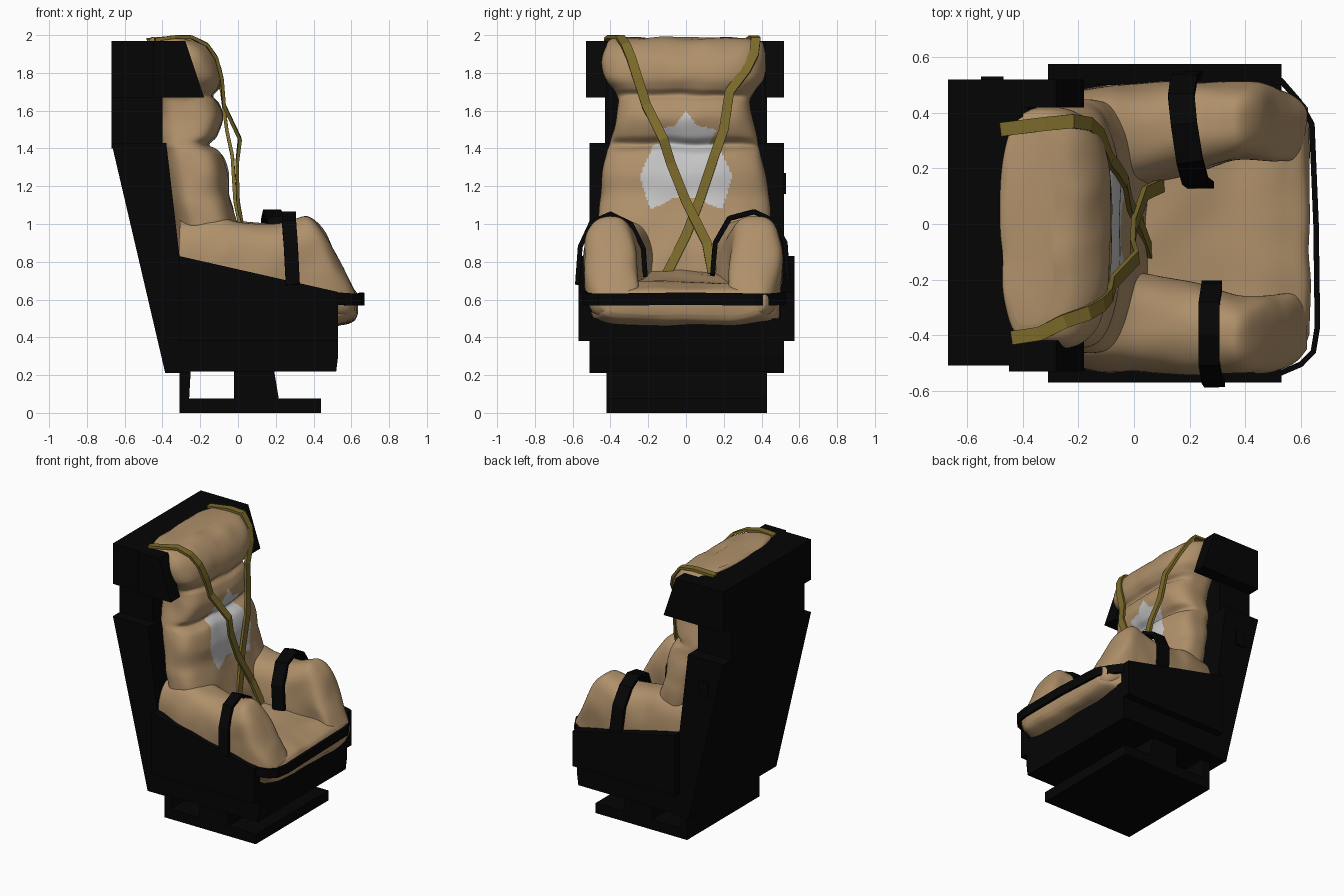
import bpy, bmesh, math
from mathutils import Vector, noise


def material(name, rgb):
    m = bpy.data.materials.new(name)
    m.diffuse_color = (*rgb, 1)
    return m


BLACK = material("black metal", (0.0015, 0.0015, 0.0015))
TAN = material("tan leather", (0.43, 0.28, 0.145))
GREY = material("pale grey patch", (0.55, 0.55, 0.55))
OLIVE = material("olive webbing", (0.20, 0.145, 0.024))


def finish(name, bm, mats, smooth=False):
    bmesh.ops.recalc_face_normals(bm, faces=bm.faces)
    me = bpy.data.meshes.new(name)
    bm.to_mesh(me)
    bm.free()
    for m in mats:
        me.materials.append(m)
    for p in me.polygons:
        p.use_smooth = smooth
    ob = bpy.data.objects.new(name, me)
    bpy.context.collection.objects.link(ob)
    return ob


def prism(name, profile, y0, y1):
    """Side profile of (x, z) points extruded along y."""
    bm = bmesh.new()
    f = bm.faces.new([bm.verts.new((x, y0, z)) for x, z in profile])
    out = bmesh.ops.extrude_face_region(bm, geom=[f])
    vs = [v for v in out["geom"] if isinstance(v, bmesh.types.BMVert)]
    bmesh.ops.translate(bm, verts=vs, vec=(0, y1 - y0, 0))
    return finish(name, bm, [BLACK])


def box(name, x0, x1, y0, y1, z0, z1):
    return prism(name, [(x0, z0), (x1, z0), (x1, z1), (x0, z1)], y0, y1)


def spline(rows, steps):
    """Catmull-Rom interpolation of rows of numbers."""
    out, n = [], len(rows)
    for i in range(n - 1):
        a, b, c, d = (rows[max(0, min(n - 1, i + k))] for k in (-1, 0, 1, 2))
        for s in range(steps):
            t = s / steps
            out.append([0.5 * (2 * q + (r - p) * t + (2 * p - 5 * q + 4 * r - w) * t * t
                               + (3 * q - p - 3 * r + w) * t ** 3)
                        for p, q, r, w in zip(a, b, c, d)])
    return out + [list(rows[-1])]


def cushion(name, rows, place, power, segs, steps, mats, rule=None):
    """Loft of rounded-box rings; place(row, u, v) gives a point for u, v in -1..1."""
    bm = bmesh.new()
    rings = []
    for row in spline(rows, steps):
        ring = []
        for i in range(segs):
            a = 2 * math.pi * i / segs
            c, s = math.cos(a), math.sin(a)
            r = (abs(c) ** power + abs(s) ** power) ** (-1 / power)
            p = Vector(place(row, c * r, s * r))
            p += 0.012 * noise.noise_vector(p * 6)      # soft leather folds
            ring.append(bm.verts.new(p))
        rings.append(ring)
    for a, b in zip(rings, rings[1:]):
        for i in range(segs):
            j = (i + 1) % segs
            f = bm.faces.new((a[i], a[j], b[j], b[i]))
            if rule and rule(f.calc_center_median()):
                f.material_index = 1
    bm.faces.new(rings[0])
    bm.faces.new(rings[-1])
    return finish(name, bm, mats, True)


def strap(name, path, side, width, mat, thick=0.018):
    """Flat webbing of rectangular section along a path of points."""
    pts = [Vector(p) for p in path]
    bm = bmesh.new()
    rings = []
    for i, p in enumerate(pts):
        t = (pts[min(i + 1, len(pts) - 1)] - pts[max(i - 1, 0)]).normalized()
        s = Vector(side)
        s = (s - t * s.dot(t)).normalized()
        n = s.cross(t) * thick / 2
        s *= width / 2
        rings.append([bm.verts.new(p + q) for q in (s + n, n - s, -s - n, s - n)])
    for a, b in zip(rings, rings[1:]):
        for i in range(4):
            j = (i + 1) % 4
            bm.faces.new((a[i], a[j], b[j], b[i]))
    bm.faces.new(rings[0])
    bm.faces.new(rings[-1])
    return finish(name, bm, [mat])


# Back shell: sloped lower back, neck, head box and its wings
prism("lower_back_shell", [(-0.67, 1.43), (-0.385, 0.21), (-0.25, 0.21), (-0.31, 0.83), (-0.38, 1.43)],
      -0.51, 0.52)
box("neck_shell", -0.67, -0.40, -0.43, 0.43, 1.4, 1.7)
box("head_box", -0.67, -0.40, -0.51, 0.52, 1.67, 1.97)
for side, y0, y1 in (("left", -0.53, -0.42), ("right", 0.42, 0.52)):
    prism("head_wing_" + side, [(-0.45, 1.97), (-0.28, 1.97), (-0.18, 1.67), (-0.45, 1.67)], y0, y1)
box("side_latch", -0.55, -0.47, 0.5, 0.53, 1.16, 1.27)

# Seat pan with raised side panels
prism("pan_bottom", [(-0.31, 0.22), (0.52, 0.22), (0.53, 0.30), (0.53, 0.4), (-0.31, 0.4)], -0.51, 0.52)
box("pan_tray", -0.31, 0.53, -0.56, 0.56, 0.38, 0.5)
for side, y0, y1 in (("left", -0.57, -0.50), ("right", 0.50, 0.575)):
    prism("pan_side_" + side, [(-0.31, 0.38), (0.53, 0.38), (0.53, 0.64), (-0.31, 0.83)], y0, y1)

# Pedestal
box("base_plate", -0.31, 0.44, -0.42, 0.43, 0, 0.075)
prism("rear_post", [(-0.31, 0.05), (-0.26, 0.05), (-0.25, 0.23), (-0.31, 0.23)], -0.42, 0.43)
prism("centre_post", [(-0.02, 0.05), (0.22, 0.05), (0.19, 0.23), (-0.02, 0.23)], -0.42, 0.43)

# Backrest and head cushion: rows of z, back x, front x, half width
PATCH = [(0, 1.60), (0.06, 1.52), (0.16, 1.50), (0.12, 1.42), (0.17, 1.42),
         (0.245, 1.25), (0.19, 1.08), (0.13, 1.10), (0.06, 1.14), (0, 1.13)]


def in_patch(c):
    if c.x < -0.25:
        return False
    y, inside = abs(c.y), False
    for (a, b), (d, e) in zip(PATCH, PATCH[1:] + PATCH[:1]):
        if (b > c.z) != (e > c.z) and y < a + (c.z - b) * (d - a) / (e - b):
            inside = not inside
    return inside


back_rows = [(0.55, -0.30, 0.05, 0.42), (0.75, -0.31, 0.05, 0.44), (0.95, -0.33, 0.01, 0.45),
             (1.08, -0.35, -0.03, 0.45), (1.16, -0.37, -0.05, 0.44), (1.27, -0.39, -0.055, 0.43),
             (1.37, -0.41, -0.09, 0.41), (1.42, -0.42, -0.155, 0.395), (1.47, -0.43, -0.11, 0.385),
             (1.56, -0.44, -0.08, 0.36), (1.64, -0.46, -0.10, 0.35), (1.68, -0.47, -0.13, 0.36),
             (1.72, -0.48, -0.10, 0.38), (1.78, -0.48, -0.085, 0.42), (1.86, -0.48, -0.105, 0.43),
             (1.93, -0.48, -0.15, 0.42), (1.97, -0.48, -0.21, 0.40), (1.985, -0.46, -0.29, 0.35)]
cushion("backrest_cushion", back_rows,
        lambda r, u, v: ((r[1] + r[2]) / 2 + u * (r[2] - r[1]) / 2, v * r[3] - 0.01, r[0]),
        3.2, 280, 10, [TAN, GREY], in_patch)


# Seat cushion and leg bolsters: rows of x, centre y, half width, bottom z, top z
def along_x(r, u, v):
    return (r[0], r[1] + u * r[2], (r[3] + r[4]) / 2 + v * (r[4] - r[3]) / 2)


seat_rows = [(-0.3, 0, 0.46, 0.45, 0.78), (0.05, 0, 0.47, 0.45, 0.75), (0.3, 0, 0.49, 0.45, 0.70),
             (0.48, 0, 0.495, 0.46, 0.69), (0.56, -0.01, 0.46, 0.47, 0.67), (0.61, -0.02, 0.42, 0.49, 0.65),
             (0.63, -0.02, 0.38, 0.52, 0.62)]
cushion("seat_cushion", seat_rows, along_x, 5, 96, 8, [TAN])
for side, k, off in (("left", -1, -0.03), ("right", 1, 0)):
    rows = [(-0.31, 0.28, 0.18, 0.5, 1.03), (-0.12, 0.31, 0.19, 0.5, 1.04), (0.02, 0.325, 0.18, 0.5, 1.01),
            (0.2, 0.345, 0.165, 0.5, 1.00), (0.3, 0.36, 0.15, 0.5, 1.025), (0.38, 0.37, 0.14, 0.5, 1.04),
            (0.45, 0.37, 0.14, 0.5, 0.97), (0.52, 0.36, 0.135, 0.5, 0.83),
            (0.58, 0.345, 0.12, 0.5, 0.72), (0.62, 0.34, 0.08, 0.53, 0.64)]
    cushion("leg_bolster_" + side, [(r[0], k * r[1] + off, *r[2:]) for r in rows],
            along_x, 2.7, 96, 8, [TAN])

# Shoulder harness crossing over the chest
strap("harness_left", [(-0.44, -0.41, 1.975), (-0.34, -0.395, 1.99), (-0.25, -0.35, 1.99), (-0.165, -0.32, 1.95),
                       (-0.115, -0.29, 1.88), (-0.085, -0.255, 1.77), (-0.075, -0.21, 1.63), (0.01, -0.12, 1.45),
                       (-0.005, -0.08, 1.32), (0.0, 0.0, 1.12), (0.04, 0.11, 0.90), (0.1, 0.14, 0.74)],
      (0, 1, 0), 0.05, OLIVE)
strap("harness_right", [(-0.48, 0.34, 1.975), (-0.32, 0.36, 1.99), (-0.22, 0.37, 1.98), (-0.16, 0.36, 1.9),
                        (-0.12, 0.32, 1.82), (-0.085, 0.23, 1.70), (-0.06, 0.20, 1.5), (-0.03, 0.15, 1.36),
                        (-0.015, 0.07, 1.12), (0.02, 0.0, 0.94), (0.06, -0.11, 0.72)],
      (0, 1, 0), 0.05, OLIVE)

# Black leg straps over the bolsters
strap("leg_strap_left", [(0.29, -0.575, 0.68), (0.28, -0.56, 0.88), (0.27, -0.5, 1.01), (0.27, -0.4, 1.055),
                         (0.27, -0.29, 1.0), (0.28, -0.225, 0.87), (0.28, -0.215, 0.72)],
      (1, 0, 0), 0.075, BLACK, 0.025)
strap("leg_strap_right", [(0.2, 0.54, 0.68), (0.18, 0.525, 0.9), (0.17, 0.46, 1.02), (0.18, 0.36, 1.065),
                          (0.2, 0.23, 1.03), (0.22, 0.155, 0.9), (0.24, 0.14, 0.73)],
      (1, 0, 0), 0.095, BLACK, 0.025)

# Front rim strap around the seat cushion
strap("front_rim", [(0.48, -0.555, 0.61), (0.53, -0.535, 0.605), (0.60, -0.505, 0.6), (0.645, -0.46, 0.6),
                    (0.66, -0.37, 0.6), (0.655, 0, 0.605), (0.64, 0.36, 0.6), (0.595, 0.44, 0.6),
                    (0.53, 0.515, 0.605), (0.48, 0.545, 0.61)], (0, 0, 1), 0.065, BLACK, 0.02)
